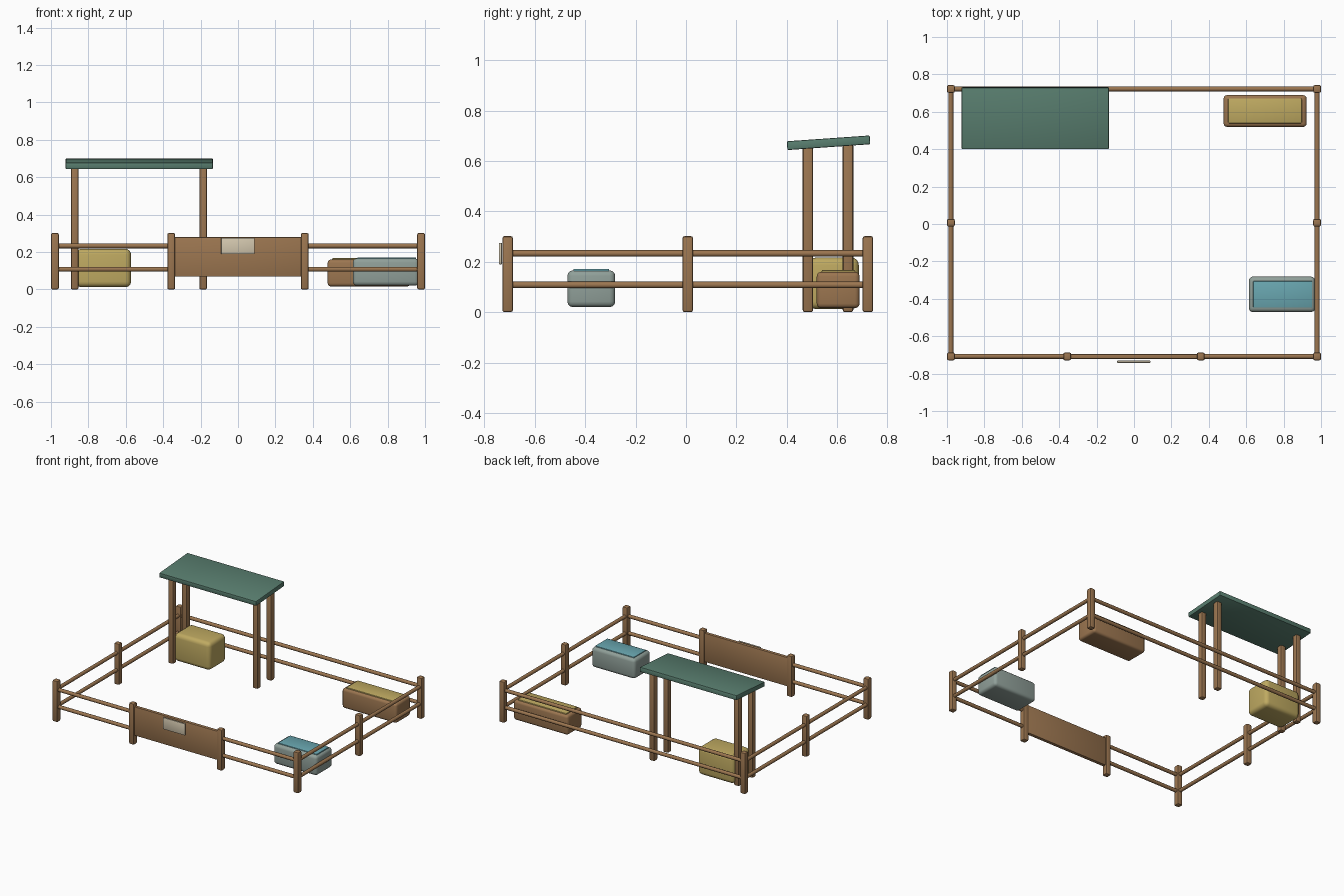
import bpy
from math import radians
from mathutils import Vector

if "Cube" in bpy.data.objects:
    bpy.data.objects.remove(bpy.data.objects["Cube"])


def material(name, rgb):
    m = bpy.data.materials.new(name)
    m.diffuse_color = (*rgb, 1)
    m.use_nodes = True
    m.node_tree.nodes["Principled BSDF"].inputs["Base Color"].default_value = m.diffuse_color
    return m


WOOD = material("wood", (0.33, 0.18, 0.08))
ROOF = material("roof_green", (0.10, 0.21, 0.16))
HAY = material("hay", (0.52, 0.40, 0.12))
STONE = material("stone", (0.28, 0.35, 0.32))
WATER = material("water", (0.14, 0.38, 0.43))
PALE = material("pale_board", (0.66, 0.58, 0.43))


def finish(ob, name, mat):
    ob.name = name
    ob.data.materials.append(mat)
    bpy.ops.object.shade_smooth_by_angle(angle=radians(35))
    return ob


# box from its extents, with softened edges
def box(name, x, y, z, mat, bevel=0.006, segments=2, tilt=0):
    bpy.ops.mesh.primitive_cube_add(
        size=1, location=((x[0] + x[1]) / 2, (y[0] + y[1]) / 2, (z[0] + z[1]) / 2))
    ob = bpy.context.object
    ob.scale = (x[1] - x[0], y[1] - y[0], z[1] - z[0])
    bpy.ops.object.transform_apply(location=False, rotation=False, scale=True)
    ob.rotation_euler.x = tilt
    if bevel:
        mod = ob.modifiers.new("soft_edges", "BEVEL")
        mod.width, mod.segments = bevel, segments
        bpy.ops.object.modifier_apply(modifier=mod.name)
    return finish(ob, name, mat)


def post(name, x, y, top, w=0.021):
    return box(name, (x - w, x + w), (y - w, y + w), (0, top), WOOD, 0.009)


def rail(name, a, b, r=0.013):
    a, b = Vector(a), Vector(b)
    bpy.ops.mesh.primitive_cylinder_add(vertices=12, radius=r, depth=(b - a).length,
                                        location=(a + b) / 2)
    ob = bpy.context.object
    ob.rotation_euler = (b - a).to_track_quat("Z", "Y").to_euler()
    return finish(ob, name, WOOD)


# fence posts: corners, side middles and gate
X, YF, YB, YM, GX = 0.979, -0.708, 0.722, 0.007, 0.357
for side, s in (("left", -1), ("right", 1)):
    post(f"front_{side}_post", s * X, YF, 0.302)
    post(f"middle_{side}_post", s * X, YM, 0.302)
    post(f"back_{side}_post", s * X, YB, 0.302)
    post(f"gate_{side}_post", s * GX, YF, 0.302)

# two levels of rails, open at the gate
for level, z in (("lower", 0.108), ("upper", 0.233)):
    rail(f"back_{level}_rail", (-X, YB, z), (X, YB, z))
    for side, s in (("left", -1), ("right", 1)):
        rail(f"{side}_{level}_rail", (s * X, YF, z), (s * X, YB, z))
        rail(f"front_{side}_{level}_rail", (s * X, YF, z), (s * GX, YF, z))

# gate panel and blank board in front of it
box("gate_panel", (-0.342, 0.342), (YF - 0.0125, YF + 0.0125), (0.068, 0.28), WOOD, 0.004)
box("gate_board", (-0.09, 0.088), (-0.742, -0.731), (0.19, 0.275), PALE, 0.002)

# shelter: four posts and a sloping roof
for side, x in (("left", -0.873), ("right", -0.186)):
    post(f"shelter_front_{side}_post", x, 0.484, 0.658)
    post(f"shelter_back_{side}_post", x, 0.643, 0.668)
box("shelter_roof", (-0.922, -0.134), (0.401, 0.731), (0.655, 0.690), ROOF, 0.005,
    tilt=radians(4))

# hay bale under the shelter
box("hay_bale", (-0.866, -0.572), (0.487, 0.686), (0.012, 0.217), HAY, 0.03, 4)

# feed trough with hay
box("feed_trough", (0.479, 0.923), (0.519, 0.689), (0.016, 0.16), WOOD, 0.018, 3)
box("trough_hay", (0.503, 0.897), (0.538, 0.672), (0.12, 0.168), HAY, 0.006)

# water trough with water surface
box("water_trough", (0.614, 0.968), (-0.471, -0.281), (0.02, 0.166), STONE, 0.022, 3)
box("trough_water", (0.637, 0.953), (-0.447, -0.305), (0.13, 0.172), WATER, 0.004)
